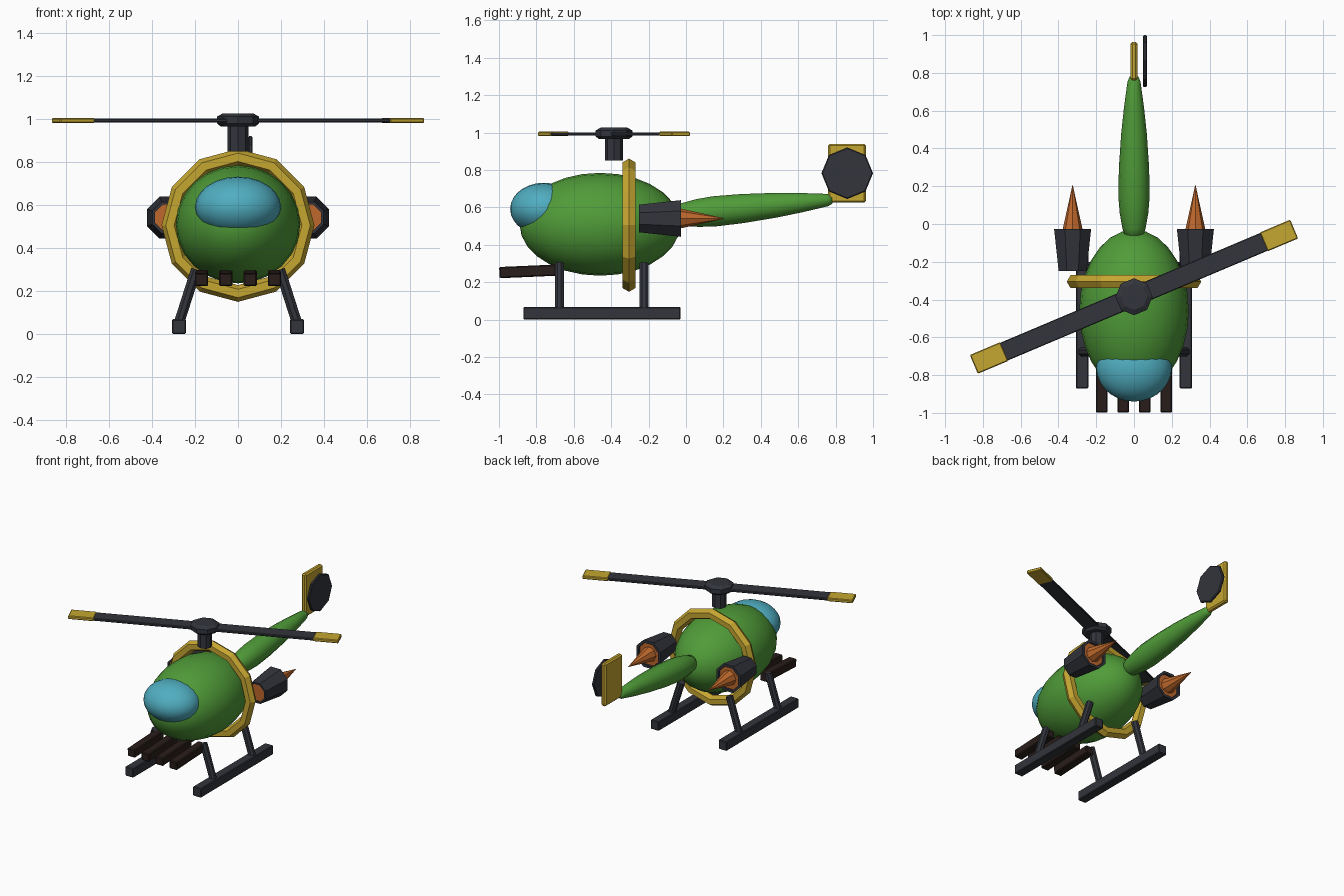
import bpy, bmesh, math
from mathutils import Matrix, Vector

if "Cube" in bpy.data.objects:
    bpy.data.objects.remove(bpy.data.objects["Cube"])


def mat(name, rgb):
    m = bpy.data.materials.new(name)
    m.diffuse_color = (*rgb, 1)
    m.use_nodes = True
    m.node_tree.nodes["Principled BSDF"].inputs["Base Color"].default_value = m.diffuse_color
    return m


GREEN = mat("green paint", (0.08, 0.33, 0.04))
YELLOW = mat("yellow trim", (0.56, 0.38, 0.03))
DARK = mat("dark metal", (0.032, 0.035, 0.045))
BROWN = mat("gun metal", (0.022, 0.013, 0.011))
CYAN = mat("glass", (0.08, 0.42, 0.53))
ORANGE = mat("exhaust orange", (0.52, 0.14, 0.025))

TURN = {"Z": Matrix(), "Y": Matrix.Rotation(-math.pi / 2, 4, "X"),
        "X": Matrix.Rotation(math.pi / 2, 4, "Y")}


def finish(bm, name, material, matrix):
    bmesh.ops.recalc_face_normals(bm, faces=bm.faces)
    me = bpy.data.meshes.new(name)
    bm.to_mesh(me)
    bm.free()
    ob = bpy.data.objects.new(name, me)
    bpy.context.collection.objects.link(ob)
    me.materials.append(material)
    ob.matrix_world = matrix
    return ob


def smooth(ob):
    for p in ob.data.polygons:
        p.use_smooth = True


def lathe(name, profile, material, loc, seg=8, turn=None, phase=0.0, cap=True):
    """Revolve (radius, height) points around the turned z axis."""
    bm = bmesh.new()
    rings = []
    for r, h in profile:
        n = 1 if r == 0 else seg
        rings.append([bm.verts.new((r * math.cos(phase + math.tau * i / seg),
                                    r * math.sin(phase + math.tau * i / seg), h))
                      for i in range(n)])
    for a, b in zip(rings, rings[1:]):
        for i in range(seg):
            j = (i + 1) % seg
            quad = [a[i % len(a)], a[j % len(a)], b[j % len(b)], b[i % len(b)]]
            bm.faces.new(list(dict.fromkeys(quad)))
    if cap:
        for ring in (rings[0], rings[-1]):
            if len(ring) > 1:
                bm.faces.new(ring)
    return finish(bm, name, material, Matrix.Translation(loc) @ (turn or Matrix()))


def box(name, size, material, loc, bevel=0.006, turn=None):
    bm = bmesh.new()
    bmesh.ops.create_cube(bm, size=1, matrix=Matrix.Diagonal((*size, 1)))
    bmesh.ops.bevel(bm, geom=bm.edges[:], offset=bevel, segments=1, affect="EDGES")
    return finish(bm, name, material, Matrix.Translation(loc) @ (turn or Matrix()))


def ellipsoid(name, radii, material, loc):
    bm = bmesh.new()
    bmesh.ops.create_uvsphere(bm, u_segments=24, v_segments=14, radius=1,
                              matrix=Matrix.Diagonal((*radii, 1)) @ TURN["Y"])
    smooth(finish(bm, name, material, Matrix.Translation(loc)))


# Fuselage and canopy
ellipsoid("fuselage", (0.29, 0.43, 0.275), GREEN, (0, -0.46, 0.51))
ellipsoid("canopy", (0.2, 0.18, 0.14), CYAN, (0, -0.76, 0.592))

# Hoop around the fuselage
bm = bmesh.new()
R, r, N, M = 0.317, 0.039, 12, 6
hoop = [[bm.verts.new(((R + r * math.cos(math.tau * j / M)) * math.cos(math.tau * i / N),
                       r * math.sin(math.tau * j / M),
                       (R + r * math.cos(math.tau * j / M)) * math.sin(math.tau * i / N)))
         for j in range(M)] for i in range(N)]
for i in range(N):
    for j in range(M):
        a, b, k = hoop[i], hoop[(i + 1) % N], (j + 1) % M
        bm.faces.new((a[j], b[j], b[k], a[k]))
finish(bm, "fuselage_hoop", YELLOW, Matrix.Translation((0, -0.305, 0.505)))

# Tail boom, tilted slightly upward
boom = [(0.045, -0.08), (0.062, -0.02), (0.076, 0.06), (0.083, 0.15), (0.08, 0.3),
        (0.068, 0.48), (0.053, 0.62), (0.034, 0.76), (0.022, 0.785)]
smooth(lathe("tail_boom", boom, GREEN, (0, 0, 0.564), 14,
             Matrix.Rotation(math.atan(0.1), 4, "X") @ TURN["Y"]))

# Tail fin and tail rotor disc
box("tail_fin", (0.038, 0.203, 0.315), YELLOW, (0, 0.861, 0.783), 0.01)
lathe("tail_rotor", [(0.132, -0.01), (0.138, -0.005), (0.138, 0.005), (0.132, 0.01)],
      DARK, (0.058, 0.862, 0.783), turn=TURN["X"])

# Mast, hub, blades and blade tips
lathe("rotor_mast", [(0.048, 0.85), (0.048, 0.98)], DARK, (0, -0.385, 0))
lathe("rotor_hub", [(0.08, 0.965), (0.098, 0.98), (0.098, 1.012), (0.07, 1.027)],
      DARK, (0, -0.385, 0))
spin = Matrix.Rotation(math.radians(22.9), 4, "Z")
centre = Vector((0, -0.385, 0.993))
box("rotor_blade", (1.52, 0.102, 0.018), DARK, centre, 0.004, spin)
for side, s in (("left", -1), ("right", 1)):
    box(side + "_blade_tip", (0.175, 0.108, 0.024), YELLOW,
        centre + spin @ Vector((s * 0.833, 0, 0)), 0.005, spin)

    # Engine pods: open shell, glowing core, exhaust spike
    pod = (s * 0.325, 0, 0.541)
    flat = math.pi / 8
    lathe(side + "_engine_pod", [(0.066, -0.23), (0.066, -0.25), (0.08, -0.25),
                                 (0.106, -0.027), (0.086, -0.027), (0.084, -0.05)],
          DARK, pod, turn=TURN["Y"], phase=flat, cap=False)
    lathe(side + "_engine_core", [(0.066, -0.24), (0.085, -0.04)],
          ORANGE, pod, turn=TURN["Y"], phase=flat)
    lathe(side + "_exhaust_spike", [(0.056, -0.06), (0.052, -0.025), (0, 0.21)],
          ORANGE, pod, turn=TURN["Y"])

    # Landing skid with two splayed legs
    box(side + "_skid", (0.066, 0.84, 0.068), DARK, (s * 0.275, -0.45, 0.034), 0.005)
    for end, y in (("front", -0.677), ("rear", -0.225)):
        low, high = Vector((s * 0.275, y, 0.05)), Vector((s * 0.195, y, 0.3))
        axis = high - low
        lathe(f"{side}_{end}_leg", [(0.026, 0), (0.026, axis.length)], DARK, low,
              turn=axis.to_track_quat("Z", "Y").to_matrix().to_4x4(), phase=flat)

    # Two gun barrels per side under the nose
    for label, x in (("inner", 0.057), ("outer", 0.17)):
        box(f"{side}_{label}_barrel", (0.062, 0.34, 0.06), BROWN,
            (s * x, -0.828, 0.259), 0.006, Matrix.Rotation(math.radians(2.5), 4, "X"))
